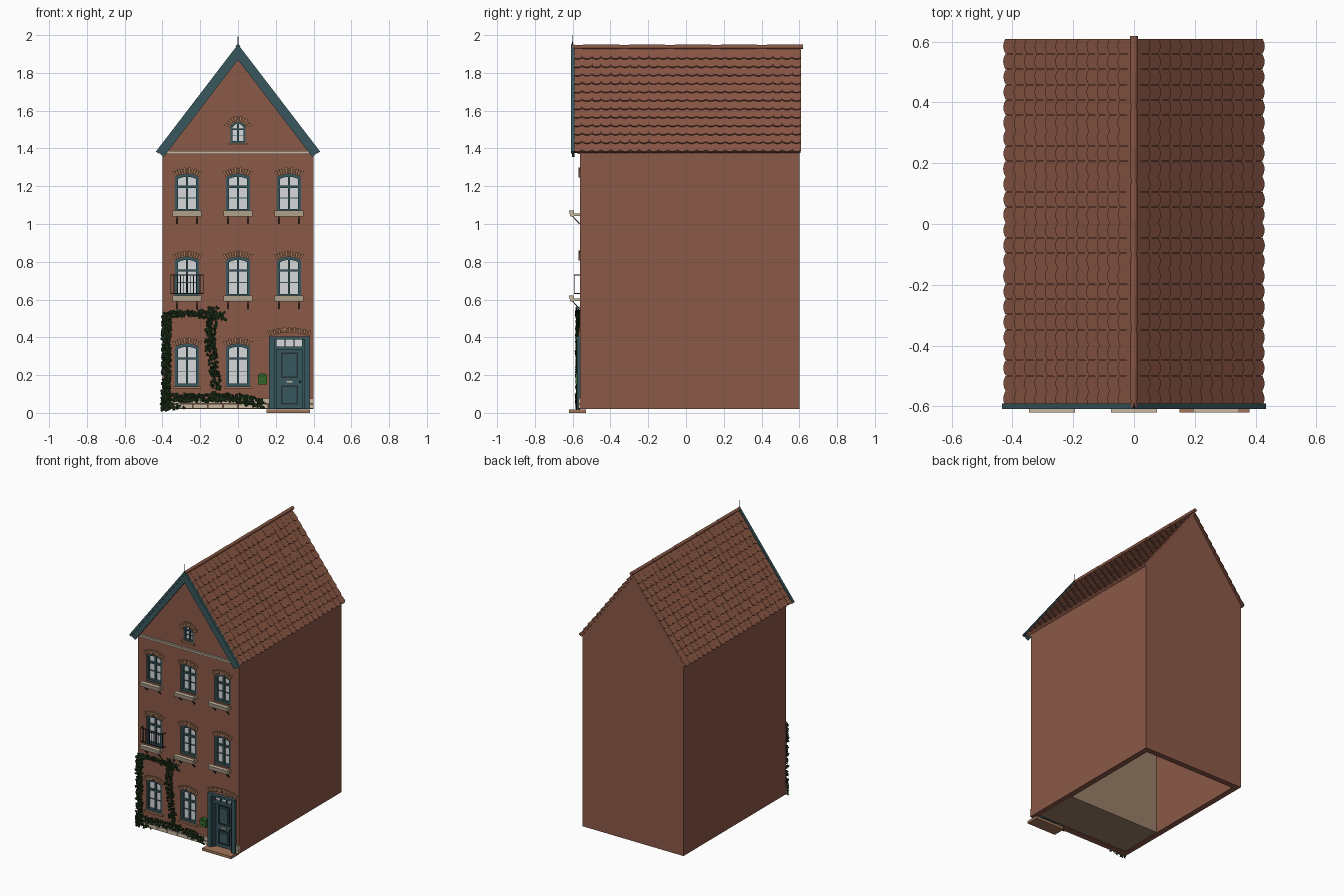
import bpy, bmesh, math, random
from mathutils import Vector, Matrix

random.seed(4)
if "Cube" in bpy.data.objects:
    bpy.data.objects.remove(bpy.data.objects["Cube"])


def material(name, r, g, b):
    m = bpy.data.materials.new(name)
    m.use_nodes = True
    m.diffuse_color = (r, g, b, 1)
    m.node_tree.nodes["Principled BSDF"].inputs["Base Color"].default_value = (r, g, b, 1)
    return m


BRICK = material("red_brick", .26, .10, .063)
TILE = material("roof_tile", .25, .092, .058)
TEAL = material("teal_paint", .04, .095, .11)
CREAM = material("cream_stone", .58, .48, .35)
ARCH = material("tan_brick", .36, .18, .10)
GLASS = material("pale_glass", .68, .69, .71)
LEAF = material("ivy_green", .013, .032, .010)
POST = material("mailbox_green", .035, .14, .02)
IRON = material("dark_iron", .018, .03, .035)
PLASTER = material("plaster", .32, .21, .14)


# Ways of mapping a profile (a, b) and an extrusion depth d to space
def facade(a, b, d):
    return (a, d, b)


def side(a, b, d):
    return (d, a, b)


def finish(name, bm, mat):
    bmesh.ops.recalc_face_normals(bm, faces=bm.faces)
    mesh = bpy.data.meshes.new(name)
    bm.to_mesh(mesh)
    bm.free()
    mesh.materials.append(mat)
    ob = bpy.data.objects.new(name, mesh)
    bpy.context.collection.objects.link(ob)
    return ob


def part(name, mat, pieces, place=facade):
    """One object made of extruded profiles: (points, depth_from, depth_to)."""
    bm = bmesh.new()
    for pts, d0, d1 in pieces:
        lo = [bm.verts.new(place(a, b, d0)) for a, b in pts]
        hi = [bm.verts.new(place(a, b, d1)) for a, b in pts]
        bm.faces.new(lo)
        bm.faces.new(hi[::-1])
        for i in range(len(pts)):
            j = (i + 1) % len(pts)
            bm.faces.new((lo[i], lo[j], hi[j], hi[i]))
    return finish(name, bm, mat)


def rect(x0, x1, z0, z1):
    return [(x0, z0), (x1, z0), (x1, z1), (x0, z1)]


def arch_outline(cx, z0, z1, hw, rise, inset=0, n=8):
    r = (hw * hw + rise * rise) / (2 * rise)
    cz, r, hw = z1 - r, r - inset, hw - inset
    t = math.asin(hw / r)
    arc = [t - 2 * t * i / n for i in range(n + 1)]
    return [(cx - hw, z0 + inset), (cx + hw, z0 + inset)] + \
        [(cx + r * math.sin(a), cz + r * math.cos(a)) for a in arc]


def ring(outer, inner, d0, d1):
    n = len(outer)
    return [([outer[i], outer[(i + 1) % n], inner[(i + 1) % n], inner[i]], d0, d1) for i in range(n)]


def voussoirs(cx, z1, hw, rise, thick, count):
    r = (hw * hw + rise * rise) / (2 * rise)
    t, out = math.asin(hw / r), []
    for k in range(count):
        a0, a1 = (-t + 2 * t * (k + e) / count for e in (.07, .93))
        rr = r + thick - (.005 if k % 2 else 0)
        out.append(([(cx + q * math.sin(a), z1 - r + q * math.cos(a))
                     for q, a in ((r, a0), (r, a1), (rr, a1), (rr, a0))], -.569, -.55))
    return out


# Window table: name, centre, bottom, top, half width, rise, brick count
COLUMNS = {"right": -.27, "middle": 0, "left": .27}
FLOORS = {"ground": (.14, .365), "first": (.615, .825), "second": (1.065, 1.265)}
windows = [(f"{f}_{c}", x, *FLOORS[f], .0625, .018, 11) for f in FLOORS
           for c, x in COLUMNS.items() if (f, c) != ("ground", "left")]
windows.append(("attic", 0, 1.43, 1.54, .04, .03, 11))

# Walls: gabled front with openings, gabled back, two sides
gable = [(-.4, .02), (.4, .02), (.4, 1.385), (0, 1.907), (-.4, 1.385)]
front = part("front_wall", BRICK, [(gable, -.56, -.52)])
holes = [(arch_outline(x, a, b, hw, rise), -.6, -.5) for _, x, a, b, hw, rise, _ in windows]
cutter = part("opening_cutter", BRICK, holes + [(rect(.18, .365, .0, .4), -.6, -.5)])
cutter.hide_render = True
cut = front.modifiers.new("openings", "BOOLEAN")
cut.operation, cut.object = "DIFFERENCE", cutter
bpy.context.view_layer.update()
carved = bpy.data.meshes.new_from_object(front.evaluated_get(bpy.context.evaluated_depsgraph_get()))
front.modifiers.clear()
front.data = carved
bpy.data.objects.remove(cutter)
part("back_wall", BRICK, [(gable, .56, .6)])
for name, s in (("right", -1), ("left", 1)):
    part(name + "_wall", BRICK, [(rect(-.52, .56, .02, 1.385), s * .36, s * .4)], side)
part("inner_room", PLASTER, [(rect(-.36, .36, .022, 1.36), -.518, -.2)])

# Windows: glass, frame, glazing bars, brick arch, sill
for name, x, a, b, hw, rise, count in windows:
    attic = name == "attic"
    fr = .010 if attic else .015
    outer = arch_outline(x, a, b, hw, rise)
    part(name + "_glass", GLASS, [(arch_outline(x, a, b, hw, rise, .004), -.538, -.53)])
    h, m = b - a, fr * .4
    bars = ring(outer, arch_outline(x, a, b, hw, rise, fr), -.556, -.53)
    bars.append((rect(x - m, x + m, a, b - .004), -.550, -.53))
    bars.append((rect(x - hw, x + hw, a + h * .66 - m, a + h * .66 + m), -.552, -.53))
    bars.append((rect(x - hw, x + hw, a + h * .36 - .002, a + h * .36 + .002), -.545, -.53))
    part(name + "_frame", TEAL, bars)
    part(name + "_arch", ARCH, voussoirs(x, b, hw, rise, .034, count))
    if attic or name.startswith("ground"):
        w = hw + .01
        part(name + "_sill", ARCH, [(rect(x - w, x + w, a - .012, a), -.572, -.54)])
    else:
        tray = [(-.612, a - .025), (-.592, a - .025), (-.592, a + .006), (-.62, a + .006)]
        shelf = rect(-.6, -.54, a - .022, a - .010)
        part(name + "_sill", CREAM, [(tray, x - .076, x + .076), (shelf, x - .07, x + .07)], side)
        strut = [(-.605, a - .022), (-.599, a - .022), (-.56, a - .062), (-.566, a - .066)]
        part(name + "_brackets", IRON, [(strut, x + e - .003, x + e + .003) for e in (-.053, .053)], side)

# Railing on the right first floor window
x = COLUMNS["right"]
rails = [(rect(x - .088, x + .088, z, z + .005), -.592, -.587) for z in (.63, .728)]
rails += [(rect(x - .086 + .0172 * i - .0015, x - .086 + .0172 * i + .0015, .63, .73), -.591, -.588)
          for i in range(11)]
part("railing", IRON, rails)
part("railing_returns", IRON, [(rect(-.59, -.55, z, z + .004), x + e - .002, x + e + .002)
                               for z in (.63, .728) for e in (-.086, .086)], side)

# Doorway
cx = .272
part("door_frame", TEAL, [(rect(cx + s * .094 - .014, cx + s * .094 + .014, .02, .395), -.578, -.53) for s in (-1, 1)]
     + [(rect(cx + s * .075 - .008, cx + s * .075 + .008, .02, .39), -.562, -.53) for s in (-1, 1)]
     + [(rect(cx - .108, cx + .108, .388, .404), -.582, -.53), (rect(cx - .08, cx + .08, .335, .352), -.566, -.53)]
     + [(rect(cx + e - .003, cx + e + .003, .35, .39), -.556, -.53) for e in (-.024, .024)])
part("door_transom_glass", GLASS, [(rect(cx - .07, cx + .07, .35, .39), -.542, -.53)])
part("door_leaf", TEAL, [(rect(cx - .068, cx + .068, .022, .337), -.544, -.525)])
panels, fields = [], []
for z0, z1 in ((.045, .145), (.185, .32)):
    o, i = rect(cx - .045, cx + .045, z0, z1), rect(cx - .037, cx + .037, z0 + .008, z1 - .008)
    panels += ring(o, i, -.551, -.54)
    fields.append((rect(cx - .028, cx + .028, z0 + .018, z1 - .018), -.549, -.54))
part("door_mouldings", IRON, panels)
part("door_panels", TEAL, fields)
part("letter_plate", CREAM, [(rect(cx - .016, cx + .016, .160, .168), -.550, -.54)])
part("door_knob", IRON, [(arch_outline(cx + .056, .158, .172, .006, .005), -.56, -.54)])
part("door_arch", ARCH, voussoirs(cx, .425, .106, .02, .03, 17))
part("door_step", ARCH, [(rect(.15, .38, 0, .018), -.62, -.53)])

# Stone plinth blocks and string course
blocks = []
for row in range(2):
    e = -.4 - .04 * row
    while e < .165:
        x0, x1 = max(e, -.4) + .002, min(e + .08, .165) - .002
        if x1 > x0:
            blocks.append((rect(x0, x1, .022 + .029 * row, .048 + .029 * row), -.57, -.55))
        e += .08
    blocks.append((rect(.382, .4, .022 + .029 * row, .048 + .029 * row), -.57, -.55))
part("plinth", CREAM, blocks)
part("string_course", CREAM, [(rect(-.4, .4, 1.370, 1.382), -.575, -.55), (rect(-.4, .4, 1.382, 1.387), -.568, -.55)])

# Mailbox
part("mailbox", POST, [(arch_outline(.13, .15, .21, .023, .008), -.585, -.55)])
part("mailbox_slot", IRON, [(rect(.115, .145, .192, .197), -.588, -.58), (rect(.122, .138, .165, .17), -.587, -.58)])

# Roof, laid out as distance down the slope (u) and height off it (w)
SLOPE = math.atan(1.306)
C, S, LENGTH, ROWS, TILES = math.cos(SLOPE), math.sin(SLOPE), .675, 12, 24


def on_slope(s, u, w, y):
    return (s * (u * C + w * S), y, 1.905 - u * S + w * C)


step, width = LENGTH / ROWS, 1.21 / TILES
for name, s in (("right", -1), ("left", 1)):
    def place(u, w, y):
        return on_slope(s, u, w, y)
    mitre = S / C
    part(name + "_roof_slab", TILE, [([(0, 0), (LENGTH - .008, 0), (LENGTH - .008, .016),
                                       (-.016 * mitre, .016)], -.6, .605)], place)
    part(name + "_bargeboard", TEAL, [([(-w0 * mitre, w0), (u, w0), (u, w1), (-w1 * mitre, w1)], y0, -.59)
                                      for w0, w1, u, y0 in ((-.022, .027, .675, -.604), (.012, .028, .678, -.609))], place)
    bm = bmesh.new()
    for row in range(ROWS):
        top, end = step * row - .012, step * (row + 1)
        for k in range(TILES):
            y0 = -.6 + width * k + .0006
            w = width - .0012
            pts = [(top, 0), (top, w)] + [(end - .010 + .010 * math.sin(math.pi * i / 6),
                                           w * (1 - i / 6)) for i in range(7)]
            lift = random.uniform(0, .0015)
            tilt = [.015 + lift + .009 * (u - top) / (end - top) for u, _ in pts]
            up = [bm.verts.new(place(u, q, y0 + v)) for (u, v), q in zip(pts, tilt)]
            lo = [bm.verts.new(place(u, q - .008, y0 + v)) for (u, v), q in zip(pts, tilt)]
            bm.faces.new(up)
            bm.faces.new(lo[::-1])
            for i in range(len(pts)):
                j = (i + 1) % len(pts)
                bm.faces.new((up[i], up[j], lo[j], lo[i]))
    finish(name + "_roof_tiles", bm, TILE)

# Ridge cap in short overlapping lengths, and finial
bm = bmesh.new()
for k in range(5):
    bmesh.ops.create_cone(bm, cap_ends=True, segments=12, radius1=.0125, radius2=.0105, depth=.25,
                          matrix=Matrix.Translation((0, -.478 + .243 * k, 1.938)) @ Matrix.Rotation(math.pi / 2, 4, "X"))
finish("ridge_cap", bm, TILE)
bm = bmesh.new()
bmesh.ops.create_cone(bm, cap_ends=True, segments=8, radius1=.004, radius2=.001, depth=.07,
                      matrix=Matrix.Translation((0, -.602, 1.965)))
finish("finial", bm, TEAL)

# Ivy: folded leaves scattered along stems: start, end, spread, count
stems = [((-.382, .03), (-.378, .52), .022, 420), ((-.39, .52), (-.20, .53), .014, 90),
         ((-.20, .525), (-.08, .51), .022, 80), ((-.13, .54), (-.155, .33), .026, 110),
         ((-.14, .34), (-.11, .10), .024, 110), ((-.39, .08), (.02, .08), .020, 260),
         ((.0, .075), (.13, .045), .022, 110), ((-.39, .03), (-.3, .04), .018, 40)]
bm = bmesh.new()
for p, q, spread, count in stems:
    for _ in range(count):
        t = random.random()
        x, z = (p[i] + (q[i] - p[i]) * t + random.uniform(-spread, spread) for i in (0, 1))
        spot = Vector((x, random.uniform(-.585, -.564), max(z, .016)))
        turn = Matrix.Rotation(random.uniform(-.7, .7), 3, "Z") @ Matrix.Rotation(random.uniform(0, 6.28), 3, "Y")
        size = random.uniform(.008, .013)
        leaf = [bm.verts.new(spot + turn @ Vector(c) * size) for c in
                ((0, 0, -1), (.9, .3, .1), (.4, .2, .8), (0, 0, .6), (-.4, .2, .8), (-.9, .3, .1))]
        bm.faces.new((leaf[0], leaf[1], leaf[2], leaf[3]))
        bm.faces.new((leaf[0], leaf[3], leaf[4], leaf[5]))
finish("ivy", bm, LEAF)
